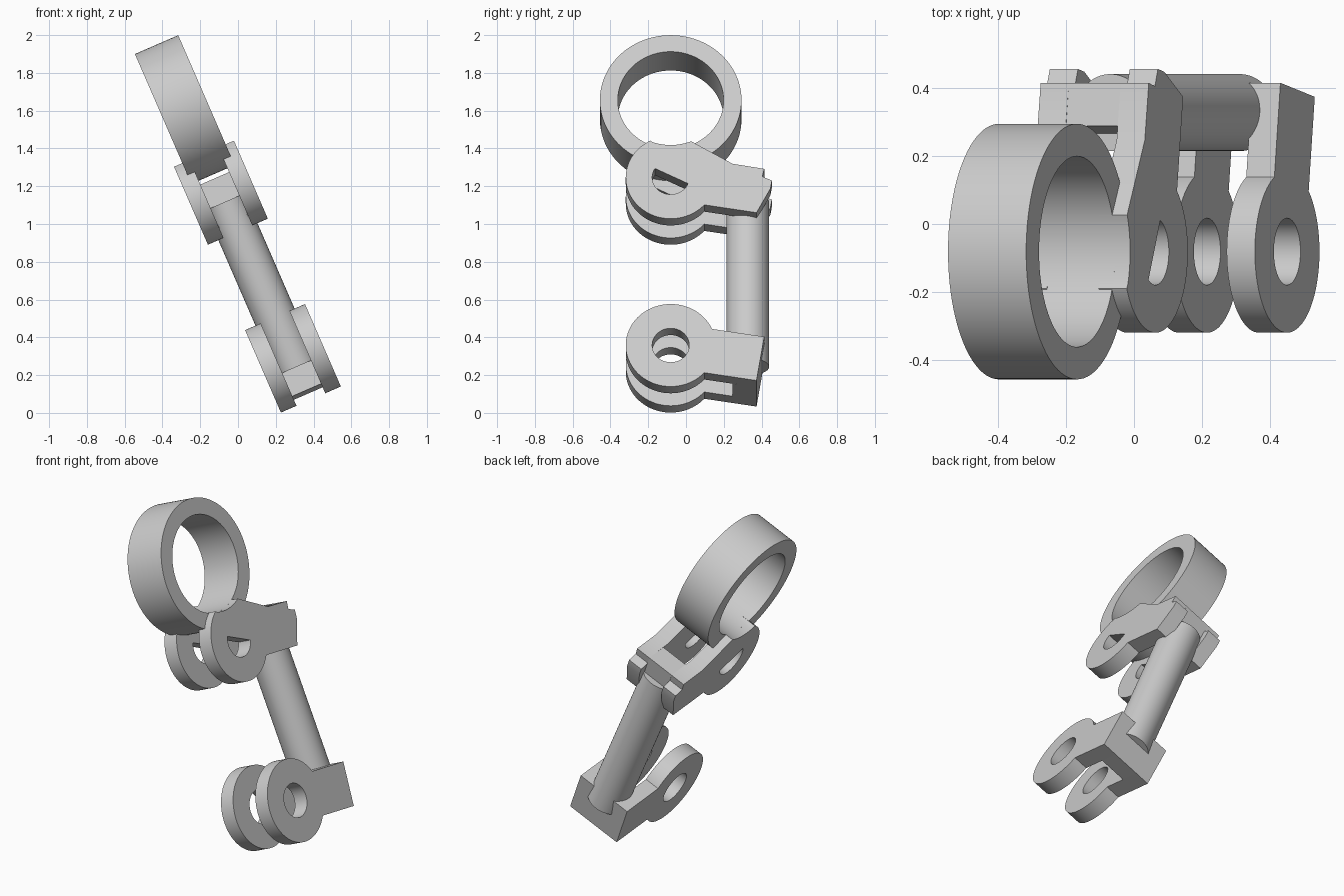
import bpy
from math import sin, cos, radians, pi
from mathutils import Matrix, Vector

if "Cube" in bpy.data.objects:
    bpy.data.objects.remove(bpy.data.objects["Cube"], do_unlink=True)

grey = bpy.data.materials.new("plain grey")
grey.use_nodes = True
grey.diffuse_color = (0.6, 0.6, 0.6, 1)
grey.node_tree.nodes["Principled BSDF"].inputs["Base Color"].default_value = (0.6, 0.6, 0.6, 1)

# Tilted frame: profile x -> depth, profile y -> along the rod, z -> sideways
TILT = radians(23.5)
SIDE = Vector((cos(TILT), 0, sin(TILT)))
DEPTH = Vector((0, 1, 0))
ALONG = Vector((-sin(TILT), 0, cos(TILT)))
FRAME = Matrix((DEPTH, ALONG, SIDE)).transposed().to_4x4()

MID = 0.382                      # sideways centre
PIN_Y = -0.081                   # depth of ring and pin axes
LOW_W, UP_W, RING_W = 0.149, 1.118, 1.585
DISC_R, PIN_R = 0.238, 0.098
RING_R, RING_HOLE = 0.375, 0.28
ARM_LEN, ARM_HALF, BRIDGE = 0.481, 0.128, 0.353
DROOP = -9.2                     # arm slope in degrees
PLATE, GAP = 0.09, 0.166


def arc(cy, cw, r, a0, a1, n=48):
    steps = [radians(a0 + (a1 - a0) * i / n) for i in range(n + 1)]
    return [(cy + r * cos(a), cw + r * sin(a)) for a in steps]


def circle(cy, cw, r, n=96):
    return arc(cy, cw, r, 0, 360, n)[:-1]


def arm(w, a, p):
    """Point at distance a along the arm and p above its middle."""
    t = radians(DROOP)
    return (PIN_Y + a * cos(t) - p * sin(t), w + a * sin(t) + p * cos(t))


def finish(obj):
    obj.data.materials.clear()
    obj.data.materials.append(grey)
    bpy.ops.object.select_all(action='DESELECT')
    obj.select_set(True)
    bpy.context.view_layer.objects.active = obj
    bpy.ops.object.mode_set(mode='EDIT')
    bpy.ops.mesh.select_all(action='SELECT')
    bpy.ops.mesh.remove_doubles(threshold=0.0001)
    bpy.ops.mesh.normals_make_consistent(inside=False)
    bpy.ops.object.mode_set(mode='OBJECT')
    bpy.ops.object.shade_smooth_by_angle(angle=radians(25))


def slab(name, loops, centre, width):
    """Extrude an outline, with optional hole loops, sideways."""
    curve = bpy.data.curves.new(name, 'CURVE')
    curve.dimensions = '2D'
    curve.fill_mode = 'BOTH'
    curve.extrude = width / 2
    for pts in loops:
        spline = curve.splines.new('POLY')
        spline.points.add(len(pts) - 1)
        for point, (y, w) in zip(spline.points, pts):
            point.co = (y, w, 0, 1)
        spline.use_cyclic_u = True
    temp = bpy.data.objects.new(name + "_outline", curve)
    bpy.context.collection.objects.link(temp)
    deps = bpy.context.evaluated_depsgraph_get()
    mesh = bpy.data.meshes.new_from_object(temp.evaluated_get(deps))
    bpy.data.objects.remove(temp, do_unlink=True)
    obj = bpy.data.objects.new(name, mesh)
    bpy.context.collection.objects.link(obj)
    obj.matrix_world = FRAME @ Matrix.Translation((0, 0, centre))
    finish(obj)


# Large ring
slab("ring", [circle(PIN_Y, RING_W, RING_R), circle(PIN_Y, RING_W, RING_HOLE)], MID, 0.25)

# Lower plate: round eye with a straight arm
lower = arc(PIN_Y, LOW_W, DISC_R, 32.5 + DROOP, 327.5 + DROOP, 80)
lower += [arm(LOW_W, ARM_LEN, -ARM_HALF), arm(LOW_W, ARM_LEN, ARM_HALF)]
lower_hole = circle(PIN_Y, LOW_W, PIN_R)

# Upper plate: eye trimmed by the ring opening, tapered neck, end tooth, D-shaped hole
upper = arc(PIN_Y, UP_W, DISC_R, 117, 327.5 + DROOP, 64)
upper += [arm(UP_W, ARM_LEN, -ARM_HALF), (0.447, 1.054), (0.455, 1.10), (0.404, 1.123),
          arm(UP_W, ARM_LEN, ARM_HALF), (0.246, 1.197)]
upper += arc(PIN_Y, RING_W, RING_HOLE, 292.7, 247.3, 16)[:-1]
upper_hole = arc(PIN_Y, UP_W, PIN_R, 148, 339)

for label, sign in (("left", 1), ("right", -1)):
    centre = MID + sign * (GAP + PLATE) / 2
    slab("lower_plate_" + label, [lower, lower_hole], centre, PLATE)
    slab("upper_plate_" + label, [upper, upper_hole], centre, PLATE)

# Bridges joining each pair of plates
for label, w in (("lower", LOW_W), ("upper", UP_W)):
    corners = [(BRIDGE, -ARM_HALF), (ARM_LEN, -ARM_HALF), (ARM_LEN, ARM_HALF), (BRIDGE, ARM_HALF)]
    slab(label + "_bridge", [[arm(w, a, p) for a, p in corners]], MID, GAP)

# Round connecting rod
ROD_LOW, ROD_TOP = 0.10, 1.052
bpy.ops.mesh.primitive_cylinder_add(vertices=64, radius=0.113, depth=ROD_TOP - ROD_LOW)
rod = bpy.context.object
rod.name = "connecting_rod"
rod.matrix_world = (FRAME @ Matrix.Translation((0.327, (ROD_LOW + ROD_TOP) / 2, MID))
                    @ Matrix.Rotation(-pi / 2, 4, 'X'))
finish(rod)
